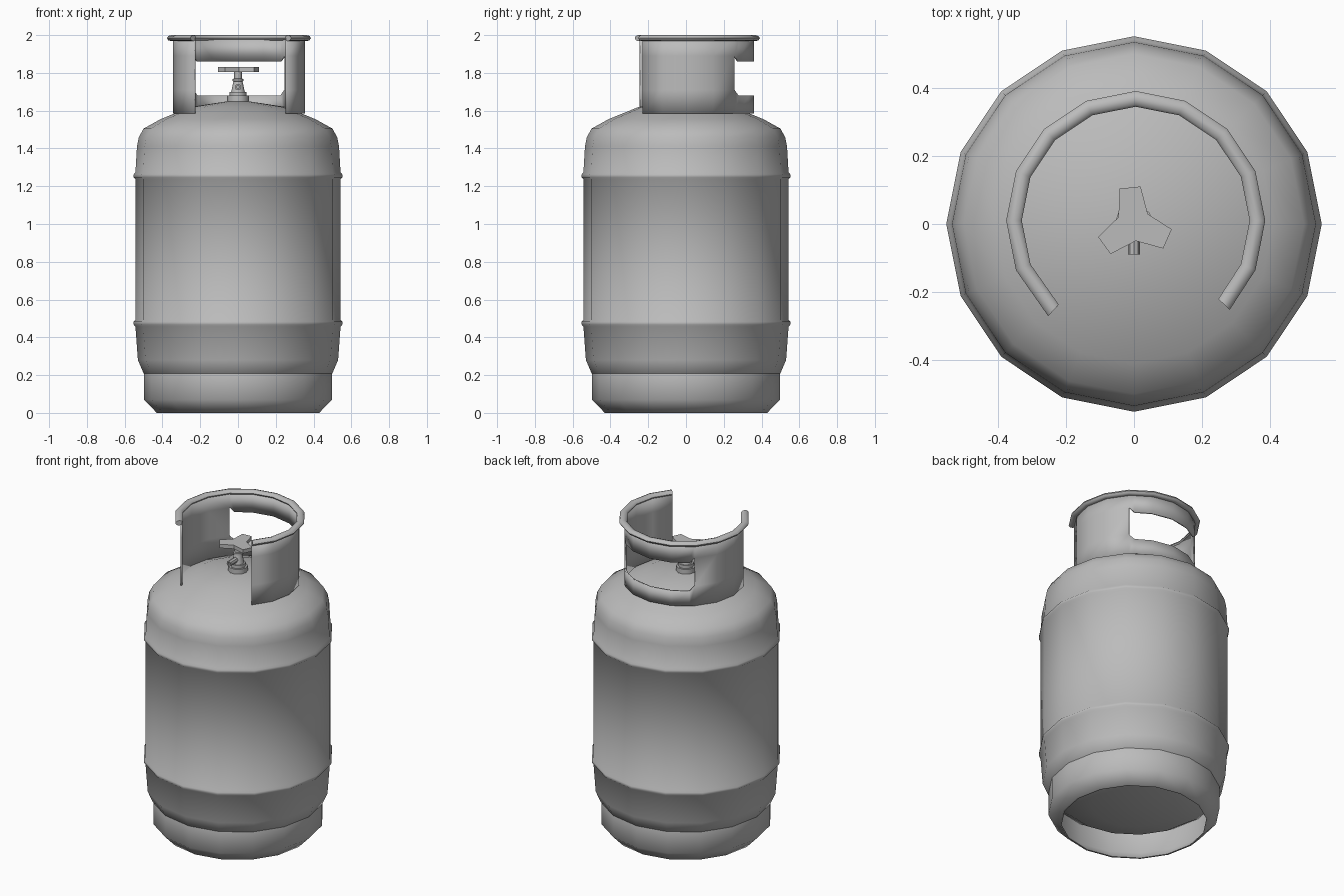
import bpy, bmesh
from math import sin, cos, radians, pi

cube = bpy.data.objects.get("Cube")
if cube:
    bpy.data.objects.remove(cube)

steel = bpy.data.materials.new("grey_steel")
steel.use_nodes = True
GREY = (0.5, 0.5, 0.5, 1)
steel.diffuse_color = GREY
steel.node_tree.nodes["Principled BSDF"].inputs["Base Color"].default_value = GREY


def finish(name, bm, angle=50):
    """Turn a bmesh into a smooth-shaded object."""
    bmesh.ops.remove_doubles(bm, verts=bm.verts, dist=1e-5)
    bmesh.ops.recalc_face_normals(bm, faces=bm.faces)
    mesh = bpy.data.meshes.new(name)
    bm.to_mesh(mesh)
    bm.free()
    mesh.materials.append(steel)
    ob = bpy.data.objects.new(name, mesh)
    bpy.context.collection.objects.link(ob)
    bpy.ops.object.select_all(action='DESELECT')
    ob.select_set(True)
    bpy.context.view_layer.objects.active = ob
    bpy.ops.object.shade_smooth_by_angle(angle=radians(angle))
    return ob


def bridge(bm, rings, closed):
    """Skin consecutive rows of vertices with quads."""
    for a, b in zip(rings, rings[1:]):
        n = len(a)
        for i in range(n if closed else n - 1):
            j = (i + 1) % n
            bm.faces.new((a[i], a[j], b[j], b[i]))


def lathe(name, profile, sides=16, angle=50):
    """Revolve (radius, height) points; points at radius 0 close the ends."""
    bm = bmesh.new()
    rings = [[bm.verts.new((r * cos(2 * pi * i / sides), r * sin(2 * pi * i / sides), z))
              for i in range(sides)] for r, z in profile]
    bridge(bm, rings, True)
    bmesh.ops.dissolve_degenerate(bm, dist=1e-6, edges=bm.edges)
    return finish(name, bm, angle)


def bead(z):
    """Raised weld bead around the tank."""
    return [(0.543, z - 0.018), (0.552, z - 0.008), (0.552, z + 0.008), (0.543, z + 0.018)]


# Tank with domed ends and two weld beads
lathe("tank", [(0, 0.09), (0.25, 0.11), (0.41, 0.15), (0.5, 0.21), (0.53, 0.28)]
      + bead(0.475) + bead(1.255)
      + [(0.535, 1.41), (0.525, 1.46), (0.5, 1.505), (0.41, 1.555), (0.25, 1.62), (0, 1.658)])

# Foot ring, open underneath
lathe("foot_ring", [(0.488, 0.24), (0.497, 0.21), (0.497, 0.07), (0.43, 0),
                    (0.42, 0), (0.485, 0.07), (0.485, 0.24)])

# Collar: curved guard open at the front, with a hand hole at the back
CX, CY = 0.005, 0.01
STEP = 22.5
ends = (-43.5, 227.5)
arc = [ends[0]] + [STEP * i for i in range(-1, 10)] + [ends[1]]
hole = (45, 135)
angles = sorted(arc + [50, 130])

bm = bmesh.new()
columns = []
for a in angles:
    low, high = (1.68, 1.86) if 50 <= a <= 130 else (1.71, 1.89)
    columns.append([bm.verts.new((CX + 0.345 * cos(radians(a)), CY + 0.345 * sin(radians(a)), z))
                    for z in (1.585, low, high, 1.985)])
for a, c, d in zip(angles, columns, columns[1:]):
    for k in range(3):
        if k == 1 and hole[0] <= a < hole[1]:
            continue
        bm.faces.new((c[k], d[k], d[k + 1], c[k + 1]))
collar = finish("collar", bm, 40)
wall = collar.modifiers.new("thickness", 'SOLIDIFY')
wall.thickness = 0.01
wall.offset = 0

# Rolled rim along the top of the collar
bm = bmesh.new()
rings = []
for a in arc:
    ring = []
    for k in range(8):
        t = 2 * pi * k / 8
        r = 0.358 + 0.023 * cos(t)
        ring.append(bm.verts.new((CX + r * cos(radians(a)), CY + r * sin(radians(a)),
                                  1.984 + 0.016 * sin(t))))
    rings.append(ring)
bridge(bm, rings, True)
bm.faces.new(rings[0])
bm.faces.new(rings[-1])
finish("collar_rim", bm)

# Valve body and stem
lathe("valve_body", [(0, 1.62), (0.057, 1.62), (0.057, 1.68), (0.045, 1.68), (0.045, 1.7),
                     (0.036, 1.7), (0.024, 1.755), (0.028, 1.757), (0.028, 1.768),
                     (0.02, 1.77), (0.02, 1.812), (0, 1.812)], 10, 40)

# Valve outlet facing the front
outlet = lathe("valve_outlet", [(0, 0), (0.017, 0), (0.017, 0.09), (0.009, 0.09),
                                (0.009, 0.07), (0, 0.07)], 8, 40)
outlet.rotation_euler.x = pi / 2
outlet.location.z = 1.725

# Three-armed handle
bm = bmesh.new()
outline = []
for arm in range(3):
    base = 96 + 120 * arm
    for offset, r in ((-16, 0.112), (16, 0.112), (60, 0.05)):
        t = radians(base + offset)
        outline.append(bm.verts.new((r * cos(t), r * sin(t), 1.806)))
top = bmesh.ops.extrude_face_region(bm, geom=[bm.faces.new(outline)])["geom"]
bmesh.ops.translate(bm, vec=(0, 0, 0.024), verts=[v for v in top if isinstance(v, bmesh.types.BMVert)])
finish("valve_handle", bm, 30)
